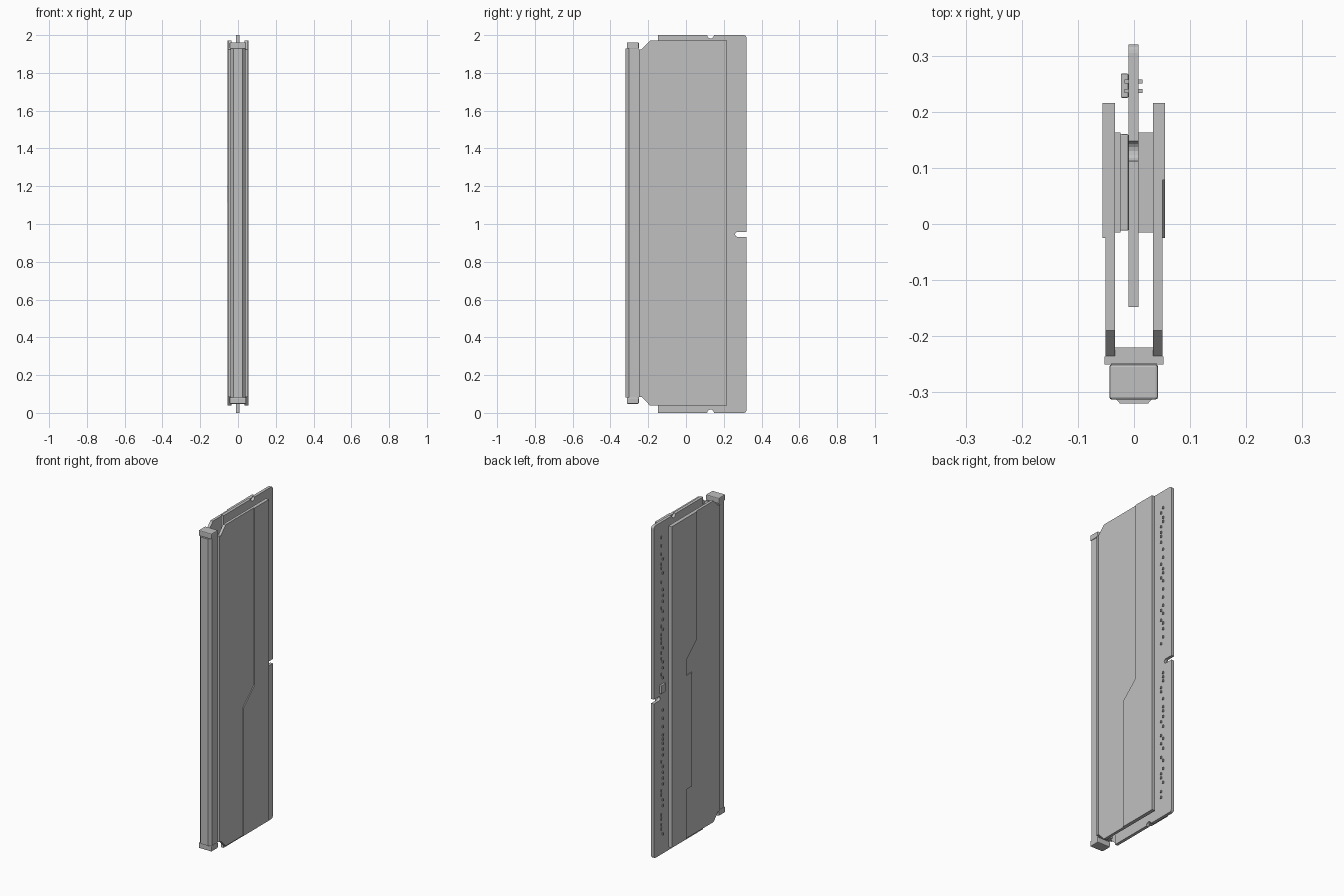
import bpy, bmesh, math, random
from mathutils import Vector

cube = bpy.data.objects.get("Cube")
if cube:
    bpy.data.objects.remove(cube, do_unlink=True)
random.seed(4)

grey = bpy.data.materials.new("plain grey")
grey.use_nodes = True
colour = (0.53, 0.53, 0.53, 1)
grey.diffuse_color = colour
grey.node_tree.nodes["Principled BSDF"].inputs["Base Color"].default_value = colour


def finish(name, bm):
    bmesh.ops.recalc_face_normals(bm, faces=bm.faces)
    mesh = bpy.data.meshes.new(name)
    bm.to_mesh(mesh)
    bm.free()
    mesh.materials.append(grey)
    obj = bpy.data.objects.new(name, mesh)
    bpy.context.collection.objects.link(obj)
    return obj


def prism(name, points, lo, hi, axis="x"):
    """Extrude a (y, z) outline along x, or an (x, y) outline along z."""
    bm = bmesh.new()
    if axis == "x":
        verts, move = [bm.verts.new((lo, a, b)) for a, b in points], Vector((hi - lo, 0, 0))
    else:
        verts, move = [bm.verts.new((a, b, lo)) for a, b in points], Vector((0, 0, hi - lo))
    face = bm.faces.new(verts)
    out = bmesh.ops.extrude_face_region(bm, geom=[face], use_keep_orig=True)
    bmesh.ops.translate(bm, verts=[v for v in out["geom"] if isinstance(v, bmesh.types.BMVert)], vec=move)
    return finish(name, bm)


def add_box(bm, x, y, z):
    verts = bmesh.ops.create_cube(bm, size=1)["verts"]
    for v in verts:
        v.co = [r[0] if c < 0 else r[1] for c, r in zip(v.co, (x, y, z))]


def box(name, x, y, z, bevel=0):
    bm = bmesh.new()
    add_box(bm, x, y, z)
    obj = finish(name, bm)
    if bevel:
        mod = obj.modifiers.new("Bevel", "BEVEL")
        mod.width, mod.segments = bevel, 2
    return obj


def arc(cy, cz, r, start, end, steps=8):
    angles = [math.radians(start + (end - start) * i / steps) for i in range(steps + 1)]
    return [(cy + r * math.cos(a), cz + r * math.sin(a)) for a in angles]


# Circuit board with rounded rear corners, end notches and a key slot
outline = [(-0.148, 0)]
outline += arc(0.13, 0, 0.018, 180, 0)
outline += arc(0.305, 0.015, 0.015, -90, 0, 4)
outline += [(0.32, 0.932)] + arc(0.273, 0.945, 0.013, 270, 90) + [(0.32, 0.958)]
outline += arc(0.305, 1.985, 0.015, 0, 90, 4)
outline += arc(0.13, 2, 0.018, 0, -180)
outline += [(-0.148, 2)]
prism("circuit_board", outline, -0.01, 0.008)

# Side plates with cut front corners
plate = [(-0.249, 0.085), (-0.235, 0.085), (-0.19, 0.038), (0.216, 0.038),
         (0.216, 1.972), (-0.19, 1.972), (-0.235, 1.925), (-0.249, 1.925)]
for side, word in ((1, "left"), (-1, "right")):
    prism(word + "_side_plate", plate, side * 0.034, side * 0.0505)

# Raised stepped panels on the plates
back = [(0.216, 0.038), (0.216, 1.972)]
left_step = [(0.078, 1.972), (0.078, 0.905), (-0.025, 0.81), (-0.025, 0.038)]
right_step = [(-0.025, 1.972), (-0.025, 1.205), (0.078, 1.113), (0.078, 1.022),
              (0.022, 1.022), (0.022, 0.337), (0.078, 0.337), (0.078, 0.038)]
prism("left_raised_panel", back + left_step, 0.0505, 0.0555)
prism("right_raised_panel", back + right_step, -0.0505, -0.0565)

# Thermal pads and memory chips between the plates
box("left_thermal_pad", (0.008, 0.034), (-0.015, 0.163), (0.08, 1.92))
box("right_thermal_pad", (-0.034, -0.024), (-0.015, 0.163), (0.08, 1.92))
for i in range(8):
    z = 0.11 + i * 0.205 + (0.13 if i > 3 else 0)
    box("memory_chip", (-0.0245, -0.01), (-0.012, 0.16), (z, z + 0.18), 0.002)

# Front bar, its mounting rail and end caps
bar = [(-0.04, -0.248), (-0.04, -0.303), (-0.025, -0.32),
       (0.025, -0.32), (0.04, -0.303), (0.04, -0.248)]
prism("front_bar", bar, 0.082, 1.928, "z")
box("bar_rail", (-0.036, 0.036), (-0.25, -0.22), (0.085, 1.925))
box("bar_flange", (-0.0525, 0.0525), (-0.25, -0.236), (0.085, 1.925))
for name, z in (("top_cap", 1.928), ("bottom_cap", 0.048)):
    box(name, (-0.044, 0.043), (-0.313, -0.25), (z, z + 0.034), 0.005)

# Rows of tiny components behind the plates
for name, x in (("left_small_parts", (0.008, 0.0155)), ("right_small_parts", (-0.0165, -0.01))):
    bm = bmesh.new()
    z = 0.12
    while z < 1.93:
        if not 0.9 < z < 1.04:
            y = random.choice((0.237, 0.254))
            add_box(bm, x, (y - 0.0035, y + 0.0035), (z - 0.007, z + 0.007))
        z += random.choice((0.025, 0.035, 0.05))
    finish(name, bm)

# Control chip near the key slot
box("control_chip", (-0.0235, -0.01), (0.225, 0.268), (0.975, 1.025), 0.002)
